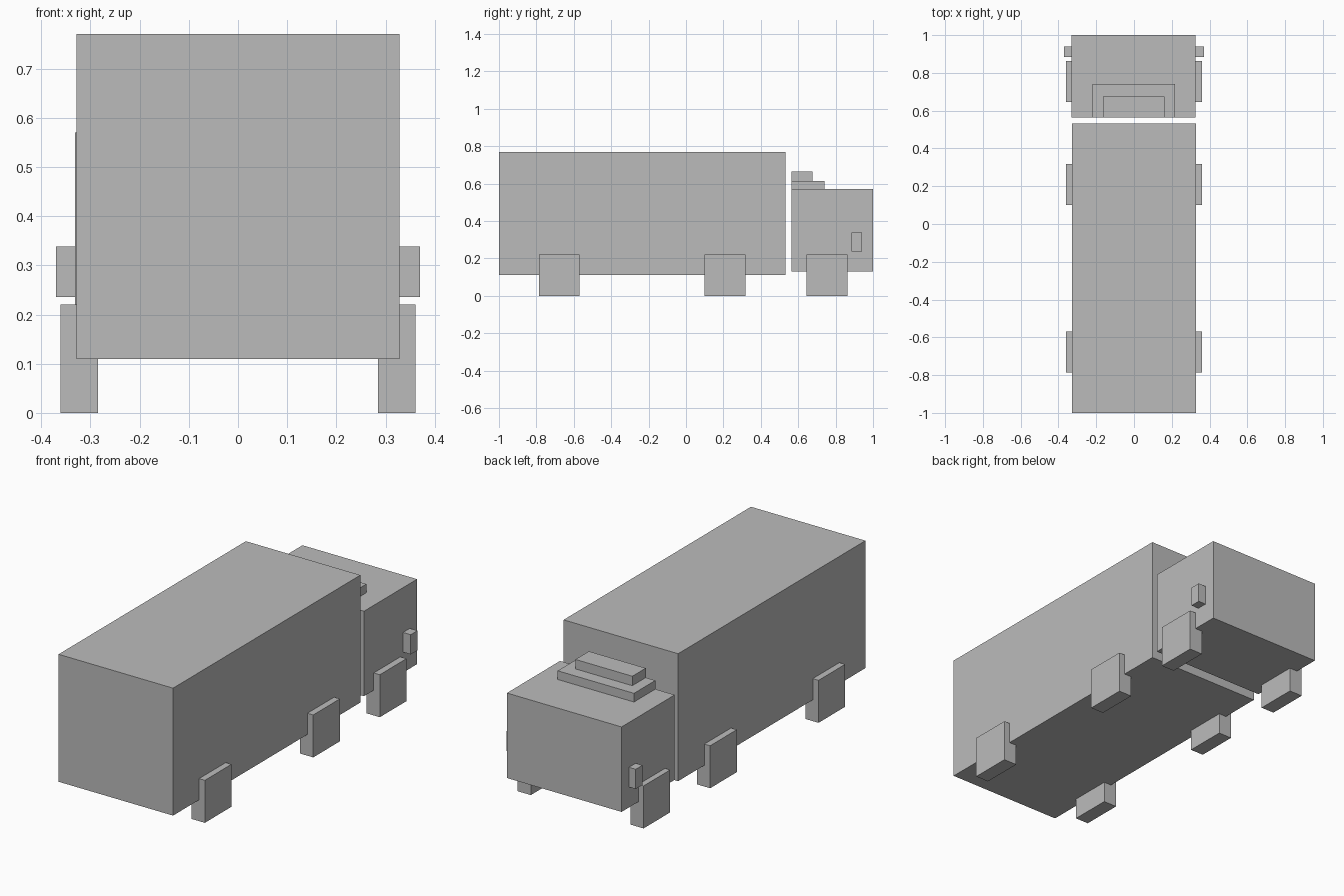
import bpy
import bmesh
from mathutils import Vector

# Remove the default object
default = bpy.data.objects.get("Cube")
if default:
    bpy.data.objects.remove(default, do_unlink=True)

# Single plain grey
grey = bpy.data.materials.new("plain_grey")
grey.use_nodes = True
colour = (0.5, 0.5, 0.5, 1)
grey.diffuse_color = colour
grey.node_tree.nodes["Principled BSDF"].inputs["Base Color"].default_value = colour


def box(name, x, y, z):
    """Flat-shaded box spanning the given (low, high) ranges."""
    low, high = (Vector(corner) for corner in zip(x, y, z))
    bm = bmesh.new()
    bmesh.ops.create_cube(bm, size=1)
    bmesh.ops.scale(bm, vec=high - low, verts=bm.verts)
    bmesh.ops.translate(bm, vec=(low + high) / 2, verts=bm.verts)
    mesh = bpy.data.meshes.new(name)
    bm.to_mesh(mesh)
    bm.free()
    mesh.materials.append(grey)
    obj = bpy.data.objects.new(name, mesh)
    bpy.context.collection.objects.link(obj)
    return obj


def box_pair(name, x, y, z):
    """Matching boxes on the left (+x) and right (-x) sides."""
    box("left_" + name, x, y, z)
    box("right_" + name, (-x[1], -x[0]), y, z)


# Cargo body and cab
box("cargo_body", (-0.328, 0.328), (-1, 0.533), (0.11, 0.77))
box("cab", (-0.331, 0.326), (0.565, 1), (0.13, 0.57))

# Stepped wind deflector on the cab roof
box("lower_deflector", (-0.22, 0.217), (0.565, 0.74), (0.57, 0.615))
box("upper_deflector", (-0.165, 0.161), (0.565, 0.675), (0.615, 0.664))

# Three pairs of block wheels
for name, start in (("rear_wheel", -0.787), ("middle_wheel", 0.1), ("front_wheel", 0.645)):
    box_pair(name, (0.285, 0.361), (start, start + 0.218), (0, 0.22))

# Side mirrors
box_pair("side_mirror", (0.32, 0.37), (0.885, 0.94), (0.236, 0.338))
